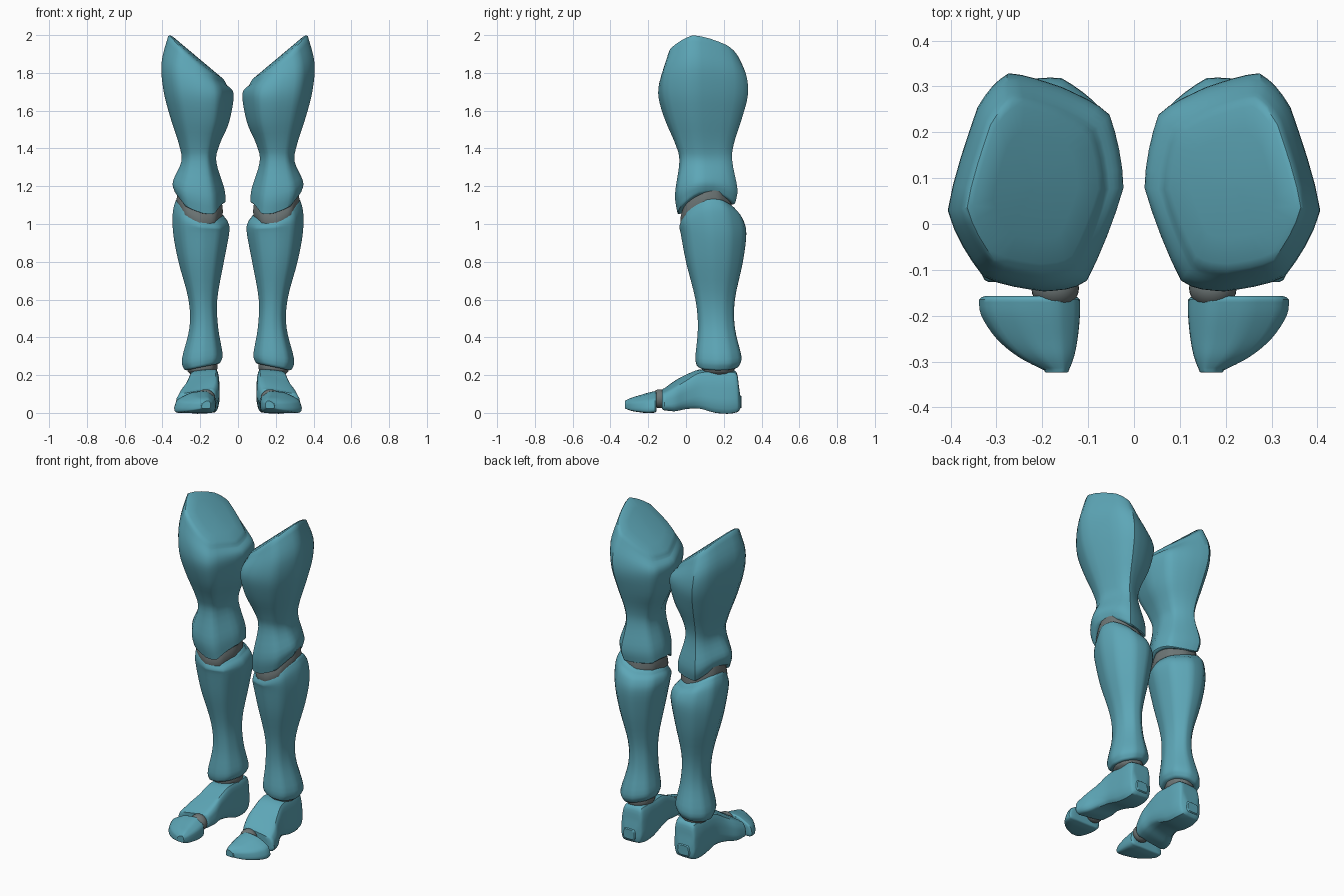
import bpy
import bmesh
import math

cube = bpy.data.objects.get("Cube")
if cube:
    bpy.data.objects.remove(cube, do_unlink=True)


def make_material(name, rgb):
    mat = bpy.data.materials.new(name)
    mat.use_nodes = True
    color = (*rgb, 1.0)
    mat.diffuse_color = color
    node = next(n for n in mat.node_tree.nodes if n.type == "BSDF_PRINCIPLED")
    node.inputs["Base Color"].default_value = color
    node.inputs["Roughness"].default_value = 0.7
    return mat


teal = make_material("teal armour", (0.11, 0.385, 0.475))
grey = make_material("grey joint", (0.15, 0.178, 0.178))


def spline(a, b, c, d, t):
    """Catmull-Rom interpolation of two tuples b..c."""
    return tuple(
        0.5 * (2 * q + (r - p) * t + (2 * p - 5 * q + 4 * r - s) * t * t
               + (3 * q - p - 3 * r + s) * t ** 3)
        for p, q, r, s in zip(a, b, c, d))


def soften(corners, steps=4, roundness=0.5):
    """Bulge the sides of a closed section, keeping soft ridges at corners."""
    out = []
    n = len(corners)
    for i in range(n):
        a, b, c, d = (corners[(i + k) % n] for k in (-1, 0, 1, 2))
        for j in range(steps):
            t = j / steps
            curved = spline(a, b, c, d, t)
            out.append(tuple(roundness * m + (1 - roundness) * (p + (q - p) * t)
                             for m, p, q in zip(curved, b, c)))
    return out


def smooth_rings(rings, steps=4):
    """Resample the control rings along the length of the part."""
    rings = [tuple(r) + (0,) * (8 - len(r)) for r in rings]
    last = len(rings) - 1
    out = []
    for i in range(last):
        a, b, c, d = (rings[min(max(i + k, 0), last)] for k in (-1, 0, 1, 2))
        out += [spline(a, b, c, d, j / steps) for j in range(steps)]
    return out + [rings[-1]]


CAP = ((0.96, 0.6), (0.88, 1), (0.6, 1), (0.3, 1), (0.06, 1))


def loft(name, side, section, rings, mat, along="z", edge=(0.012, 0.012)):
    """Skin rings (pos, a0, a1, b0, b1, tilt_a, sag_b, tilt_b) with round ends."""
    outline = soften(section)
    path = smooth_rings(rings)
    way = 1 if path[-1][0] > path[0][0] else -1
    layers = [(path[0], s, -way * edge[0] * h) for s, h in reversed(CAP)]
    layers += [(r, 1, 0) for r in path]
    layers += [(path[-1], s, way * edge[1] * h) for s, h in CAP]

    bm = bmesh.new()
    loops = []
    for (pos, a0, a1, b0, b1, tilt_a, sag, tilt_b), s, shift in layers:
        loop = []
        for u, v in outline:
            u, v = u * s, v * s
            a = (a0 + a1) / 2 + u * (a1 - a0) / 2
            b = (b0 + b1) / 2 + v * (b1 - b0) / 2
            if along == "z":
                co = (a * side, b, pos + shift + tilt_a * u + sag * v * v + tilt_b * v)
            else:
                co = (a * side, pos + shift, b + tilt_a * u)
            loop.append(bm.verts.new(co))
        loops.append(loop)
    n = len(outline)
    for low, high in zip(loops, loops[1:]):
        for i in range(n):
            j = (i + 1) % n
            bm.faces.new((low[i], low[j], high[j], high[i]))
    bm.faces.new(loops[0])
    bm.faces.new(loops[-1])
    finish(name, bm, mat)


def ball(name, side, center, radii, mat):
    bm = bmesh.new()
    bmesh.ops.create_uvsphere(bm, u_segments=24, v_segments=14, radius=1)
    for v in bm.verts:
        v.co = [c + r * p for c, r, p in zip(center, radii, v.co)]
        v.co.x *= side
    finish(name, bm, mat)


def finish(name, bm, mat):
    bmesh.ops.recalc_face_normals(bm, faces=bm.faces)
    mesh = bpy.data.meshes.new(name)
    bm.to_mesh(mesh)
    bm.free()
    mesh.materials.append(mat)
    obj = bpy.data.objects.new(name, mesh)
    bpy.context.collection.objects.link(obj)
    bpy.ops.object.select_all(action="DESELECT")
    obj.select_set(True)
    bpy.context.view_layer.objects.active = obj
    bpy.ops.object.shade_smooth_by_angle(angle=math.radians(38))


# Cross-sections, as corners in a -1..1 box
thigh_section = [(0.32, 1), (0.66, 0.7), (1, -0.26), (0.6, -0.87), (-0.08, -1),
                 (-0.58, -0.9), (-1, -0.05), (-0.84, 0.62), (-0.3, 0.87)]
shin_section = [(0.4, 0.95), (0.9, 0.5), (1, -0.1), (0.65, -0.8), (0, -1),
                (-0.65, -0.8), (-1, -0.1), (-0.85, 0.6), (-0.25, 1)]
foot_section = [(1, -0.5), (0.75, -1), (-0.75, -1), (-1, -0.5), (-0.97, 0.5),
                (-0.8, 0.95), (0, 1), (0.75, 0.93), (0.95, 0.4)]
toe_section = [(1, -0.6), (0.85, -1), (-0.8, -1), (-1, -0.5), (-0.95, 0.4),
               (-0.55, 1), (0.2, 0.85), (0.85, 0.2)]

# Control rings
thigh = [(1.15, 0.065, 0.335, -0.045, 0.26, 0.03, -0.07, 0.02),
         (1.21, 0.073, 0.345, -0.058, 0.272, 0.02, -0.04, 0.01),
         (1.33, 0.115, 0.3, -0.035, 0.245),
         (1.42, 0.098, 0.312, -0.055, 0.252),
         (1.55, 0.05, 0.36, -0.11, 0.295, 0.02),
         (1.68, 0.025, 0.395, -0.145, 0.327, 0.03, -0.01),
         (1.78, 0.028, 0.405, -0.14, 0.32, 0.075, -0.02),
         (1.865, 0.06, 0.37, -0.11, 0.28, 0.13, -0.025)]
knee = [(1.04, 0.09, 0.315, -0.015, 0.235, 0.035, -0.06, 0.02),
        (1.1, 0.08, 0.325, -0.03, 0.245, 0.03, -0.06, 0.02),
        (1.17, 0.09, 0.315, -0.015, 0.235, 0.03, -0.06, 0.02)]
shin = [(0.255, 0.09, 0.287, 0.055, 0.283, -0.02),
        (0.3, 0.082, 0.297, 0.05, 0.292, -0.015),
        (0.45, 0.105, 0.257, 0.063, 0.258),
        (0.6, 0.11, 0.262, 0.05, 0.258),
        (0.8, 0.075, 0.315, 0, 0.3),
        (0.95, 0.047, 0.343, -0.028, 0.318),
        (1.035, 0.05, 0.345, -0.035, 0.3, 0.03, -0.03, 0.02),
        (1.08, 0.07, 0.33, -0.025, 0.27, 0.045, -0.045, 0.02)]
ankle = [(0.205, 0.12, 0.25, 0.1, 0.245),
         (0.235, 0.108, 0.268, 0.085, 0.258, -0.01),
         (0.28, 0.12, 0.26, 0.095, 0.25, -0.01)]
foot = [(0.288, 0.145, 0.228, 0.025, 0.09),
        (0.28, 0.125, 0.244, 0.013, 0.14),
        (0.267, 0.11, 0.254, 0.006, 0.215, -0.003),
        (0.22, 0.1, 0.262, 0, 0.226, -0.005),
        (0.15, 0.098, 0.265, 0.006, 0.228, -0.005),
        (0.07, 0.098, 0.27, 0.03, 0.225, -0.01),
        (0, 0.1, 0.29, 0.035, 0.19, -0.02),
        (-0.06, 0.1, 0.318, 0.025, 0.155, -0.022),
        (-0.115, 0.115, 0.33, 0.025, 0.12, -0.015)]
toe = [(-0.165, 0.118, 0.338, 0.003, 0.115),
       (-0.2, 0.118, 0.333, 0, 0.107),
       (-0.25, 0.123, 0.3, 0.005, 0.092),
       (-0.29, 0.131, 0.252, 0.012, 0.08),
       (-0.319, 0.142, 0.196, 0.022, 0.066)]

# Both legs
for label, side in (("left", 1), ("right", -1)):
    loft(label + "_thigh", side, thigh_section, thigh, teal, edge=(0.012, 0.018))
    loft(label + "_knee_joint", side, shin_section, knee, grey)
    loft(label + "_shin", side, shin_section, shin, teal)
    loft(label + "_ankle_joint", side, shin_section, ankle, grey)
    loft(label + "_foot", side, foot_section, foot, teal, along="y", edge=(0.007, 0.012))
    ball(label + "_toe_joint", side, (0.172, -0.14, 0.075), (0.052, 0.045, 0.05), grey)
    loft(label + "_toe", side, toe_section, toe, teal, along="y", edge=(0.008, 0.005))
